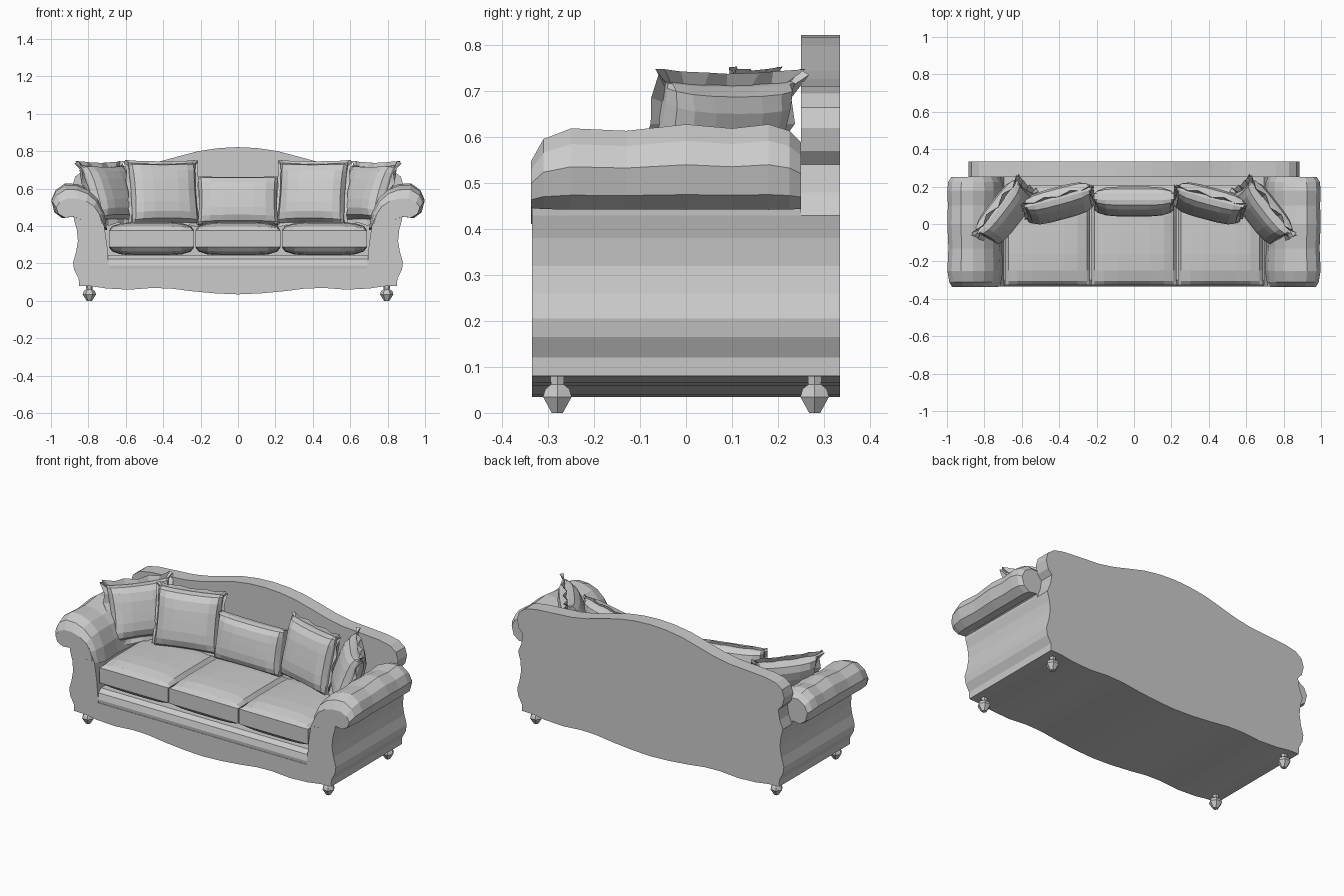
import bpy, bmesh, math
from mathutils import Euler, Vector

if "Cube" in bpy.data.objects:
    bpy.data.objects.remove(bpy.data.objects["Cube"])


def finish(name, bm):
    bmesh.ops.recalc_face_normals(bm, faces=bm.faces)
    me = bpy.data.meshes.new(name)
    bm.to_mesh(me)
    bm.free()
    ob = bpy.data.objects.new(name, me)
    bpy.context.collection.objects.link(ob)
    return ob


def loft(name, rings):
    """Skin a list of closed rings and cap both ends."""
    bm = bmesh.new()
    vs = [[bm.verts.new(p) for p in r] for r in rings]
    n = len(vs[0])
    for a, b in zip(vs, vs[1:]):
        for i in range(n):
            bm.faces.new((a[i], a[(i + 1) % n], b[(i + 1) % n], b[i]))
    bm.faces.new(vs[0])
    bm.faces.new(vs[-1])
    return finish(name, bm)


def mirrored_panel(name, half, y0, y1):
    """Extrude a half outline (x, z), mirrored across x = 0."""
    full = half + [(-x, z) for x, z in reversed(half) if x > 0]
    return loft(name, [[(x, y, z) for x, z in full] for y in (y0, y1)])


def cushion(name, size, loc, rot=(0, 0, 0), edge=0.1, pinch=0.0, n=8, frill=0.0):
    """Puffed pad: thickness along local z, optional ruffled border."""
    w, d, t = (s / 2 for s in size)
    bm = bmesh.new()

    def point(i, j, side):
        u, v = (math.sin(math.pi / 2 * (2 * k / n - 1)) for k in (i, j))
        puff = edge + (1 - edge) * math.sqrt(max(0, (1 - u ** 4) * (1 - v ** 4)))
        return Vector((w * u * (1 - pinch * (1 - v * v)),
                       d * v * (1 - pinch * (1 - u * u)), side * t * puff))

    grids = []
    for side in (1, -1):
        g = [[bm.verts.new(point(i, j, side)) for j in range(n + 1)] for i in range(n + 1)]
        for i in range(n):
            for j in range(n):
                bm.faces.new((g[i][j], g[i + 1][j], g[i + 1][j + 1], g[i][j + 1]))
        grids.append(g)
    rim = ([(i, 0) for i in range(n)] + [(n, j) for j in range(n)] +
           [(i, n) for i in range(n, 0, -1)] + [(0, j) for j in range(n, 0, -1)])
    top, bot = ([g[i][j] for i, j in rim] for g in grids)
    m = len(rim)
    for k in range(m):
        q = (k + 1) % m
        bm.faces.new((top[k], top[q], bot[q], bot[k]))
    if frill:
        inner, outer = [], []
        for k, (i, j) in enumerate(rim):
            p = point(i, j, 0)
            f = frill * (1 if k % 2 else 0.7)
            wave = Vector((0, 0, frill * 0.35 * (-1) ** k))
            out = Vector((p.x / w, p.y / d, 0))
            out = Vector([c if abs(c) > 0.85 else 0.2 * c for c in out])
            inner.append(bm.verts.new(p * 0.97))
            outer.append(bm.verts.new(p + out * f + wave))
        for k in range(m):
            q = (k + 1) % m
            bm.faces.new((inner[k], inner[q], outer[q], outer[k]))
    ob = finish(name, bm)
    ob.location = loc
    ob.rotation_euler = Euler(rot)
    return ob


# Shared wavy hem and curved side outline
HEM = [(0, .035), (.12, .04), (.25, .052), (.36, .066), (.46, .069), (.58, .06),
       (.7, .066), (.78, .078), (.85, .08)]
SIDE = [(.852, .12), (.876, .165), (.882, .205), (.866, .26), (.856, .32),
        (.862, .38), (.876, .43)]

# Base with arm walls
mirrored_panel("base_and_arm_walls", HEM + SIDE +
               [(.88, .47), (.86, .52), (.80, .52), (.75, .48), (.715, .40),
                (.70, .30), (.69, .17), (0, .17)], -.335, .25)

# Camel shaped back
mirrored_panel("back_panel", HEM + SIDE +
               [(.855, .48), (.845, .54), (.872, .57), (.884, .62), (.87, .665),
                (.83, .695), (.76, .71), (.65, .718), (.52, .727), (.42, .745),
                (.32, .772), (.21, .801), (.1, .817), (0, .822)], .25, .335)

# Rounded seat deck above the front rail
deck = [(-.332, .165), (-.335, .19), (-.325, .225), (-.30, .245), (.25, .245), (.25, .165)]
loft("seat_deck", [[(x, y, z) for y, z in deck] for x in (-.70, .70)])

# Rolled arms, slightly lumpy along their length
ROLL = [(.885, .45), (.94, .442), (.982, .475), (.998, .54), (.975, .592), (.925, .628),
        (.86, .625), (.80, .60), (.75, .55), (.715, .47), (.70, .38), (.76, .38)]
STATIONS = [(-.337, .82, .55), (-.31, .93, .82), (-.25, 1, .95), (-.13, .96, .92),
            (0, 1, 1), (.1, .98, .95), (.18, 1, 1), (.225, .97, .92), (.25, .86, .78)]
for s, side in ((-1, "left"), (1, "right")):
    loft(side + "_arm_roll",
         [[(s * (.855 + (x - .855) * kx), y, .45 + (z - .45) * kz) for x, z in ROLL]
          for y, kx, kz in STATIONS])

# Three seat cushions
for x, side in ((-.462, "left"), (0, "middle"), (.462, "right")):
    cushion(side + "_seat_cushion", (.455, .53, .18), (x, -.06, .332), edge=.5, n=8)

# Back pillows, turned inward on both sides
R = math.radians
cushion("middle_pillow", (.43, .26, .14), (0, .12, .535), (R(78), 0, 0),
        edge=.25, pinch=.03)
for s, side in ((-1, "left"), (1, "right")):
    cushion(side + "_back_pillow", (.37, .33, .14), (s * .40, .11, .575),
            (R(76), 0, R(-15 * s)), edge=.2, pinch=.04, frill=.022)
    cushion(side + "_arm_pillow", (.35, .31, .14), (s * .69, .06, .575),
            (R(70), 0, R(-52 * s)), edge=.15, pinch=.06, frill=.035)

# Turned feet
FOOT = [(.014, 0), (.036, .035), (.03, .052), (.016, .062), (.018, .085)]
for sx, side in ((-1, "left"), (1, "right")):
    for sy, end in ((-1, "front"), (1, "back")):
        loft(f"{end}_{side}_foot",
             [[(sx * .795 + r * math.cos(a * math.tau / 6),
                sy * .28 + r * math.sin(a * math.tau / 6), z) for a in range(6)]
              for r, z in FOOT])
